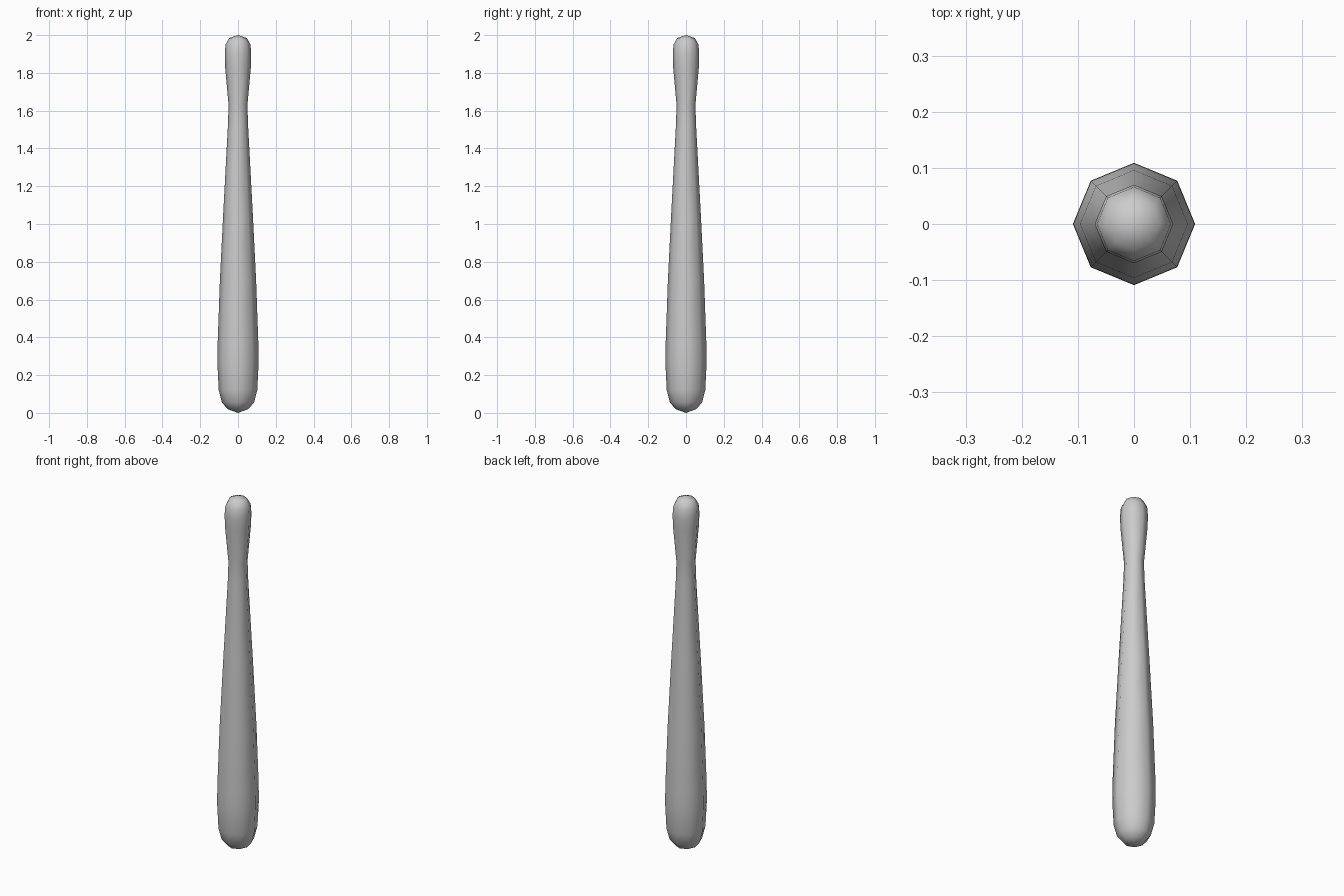
import bpy, bmesh
from math import cos, sin, pi

if "Cube" in bpy.data.objects:
    bpy.data.objects.remove(bpy.data.objects["Cube"])

SIDES = 8
# (radius, height) outline from the rounded base to the rounded top
PROFILE = [(0.055, 0.02), (0.085, 0.055), (0.102, 0.12), (0.109, 0.26), (0.108, 0.36),
           (0.096, 0.70), (0.078, 1.06), (0.053, 1.53), (0.05, 1.63),
           (0.068, 1.83), (0.07, 1.90), (0.066, 1.95), (0.047, 1.984)]


def lathe(name, profile, bottom, top):
    bm = bmesh.new()
    rings = [[bm.verts.new((r * cos(2 * pi * i / SIDES), r * sin(2 * pi * i / SIDES), z))
              for i in range(SIDES)] for r, z in profile]
    low, high = bm.verts.new((0, 0, bottom)), bm.verts.new((0, 0, top))
    for i in range(SIDES):
        j = (i + 1) % SIDES
        for a, b in zip(rings, rings[1:]):
            bm.faces.new((a[i], a[j], b[j], b[i]))
        bm.faces.new((low, rings[0][j], rings[0][i]))
        bm.faces.new((high, rings[-1][i], rings[-1][j]))
    for f in bm.faces:
        f.smooth = True
    mesh = bpy.data.meshes.new(name)
    bm.to_mesh(mesh)
    bm.free()
    obj = bpy.data.objects.new(name, mesh)
    bpy.context.collection.objects.link(obj)
    return obj


# Tapered club with a waisted grip
lathe("club_body", PROFILE, 0.0, 2.0)
